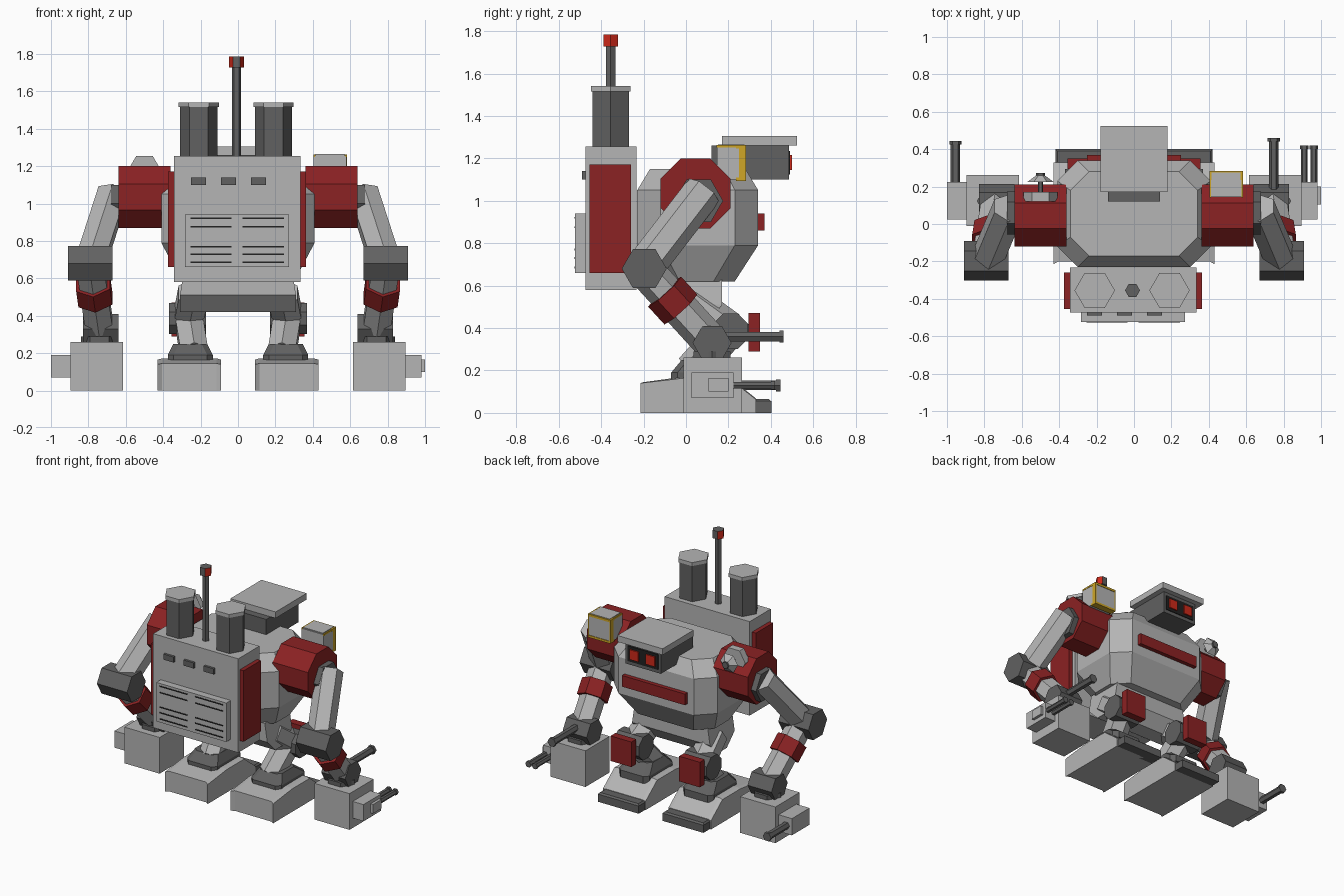
import bpy
import bmesh
from math import cos, sin, radians
from mathutils import Vector

if "Cube" in bpy.data.objects:
    bpy.data.objects.remove(bpy.data.objects["Cube"])


def material(name, r, g, b):
    m = bpy.data.materials.new(name)
    m.use_nodes = True
    m.diffuse_color = (r, g, b, 1)
    m.node_tree.nodes["Principled BSDF"].inputs["Base Color"].default_value = (r, g, b, 1)
    return m


LIGHT = material("light grey", 0.46, 0.46, 0.46)
DARK = material("dark grey", 0.12, 0.12, 0.12)
RED = material("armour red", 0.26, 0.016, 0.017)
GLOW = material("signal red", 0.62, 0.022, 0.01)
YELLOW = material("hazard yellow", 0.62, 0.38, 0.02)
BLACK = material("black", 0.015, 0.015, 0.015)


def loft(name, rings, mat):
    """Closed solid through a list of rings with equal point counts."""
    bm = bmesh.new()
    loops = [[bm.verts.new(p) for p in ring] for ring in rings]
    n = len(loops[0])
    for a, b in zip(loops, loops[1:]):
        for i in range(n):
            j = (i + 1) % n
            bm.faces.new((a[i], a[j], b[j], b[i]))
    bm.faces.new(loops[0][::-1])
    bm.faces.new(loops[-1])
    bmesh.ops.recalc_face_normals(bm, faces=bm.faces)
    mesh = bpy.data.meshes.new(name)
    bm.to_mesh(mesh)
    bm.free()
    ob = bpy.data.objects.new(name, mesh)
    mesh.materials.append(mat)
    bpy.context.collection.objects.link(ob)
    return ob


def rect(x, y, z, cut=0.0):
    """Horizontal rectangle ring, with optional cut corners."""
    (x0, x1), (y0, y1), c = x, y, cut
    if not c:
        return [(x0, y0, z), (x1, y0, z), (x1, y1, z), (x0, y1, z)]
    return [(x0 + c, y0, z), (x1 - c, y0, z), (x1, y0 + c, z), (x1, y1 - c, z),
            (x1 - c, y1, z), (x0 + c, y1, z), (x0, y1 - c, z), (x0, y0 + c, z)]


def box(name, x, y, z, mat):
    x = sorted(x)
    return loft(name, [rect(x, y, z[0]), rect(x, y, z[1])], mat)


def prism(name, p, q, r, mat, n=6, turn=0, r2=None):
    """Regular prism or frustum from p to q."""
    p, q = Vector(p), Vector(q)
    d = (q - p).normalized()
    u = Vector((0, 1, 0)) if abs(d.x) > 0.9 else Vector((1, 0, 0))
    u = (u - d * u.dot(d)).normalized()
    v = d.cross(u)
    angles = [radians(turn + 360 * i / n) for i in range(n)]
    return loft(name, [[c + (u * cos(a) + v * sin(a)) * rad for a in angles]
                       for c, rad in ((p, r), (q, r2 or r))], mat)


# Torso and pelvis
loft("torso", [rect((-.32, .32), (-.13, .23), .62, .1),
               rect((-.41, .41), (-.23, .34), .79, .11),
               rect((-.41, .41), (-.23, .34), 1.05, .11),
               rect((-.34, .34), (-.17, .28), 1.15, .1)], LIGHT)
box("chest_panel", (-.25, .25), (.33, .37), (.86, .94), RED)
loft("pelvis", [rect((-.31, .31), (-.02, .10), .42),
                rect((-.31, .31), (-.11, .17), .51),
                rect((-.29, .29), (-.11, .17), .64)], LIGHT)

# Head with brow slab and eyes
box("head", (-.14, .14), (.12, .485), (1.10, 1.26), DARK)
box("head_slab", (-.18, .18), (.17, .523), (1.26, 1.305), LIGHT)
box("visor", (-.12, .12), (.48, .491), (1.125, 1.235), BLACK)
for s in (-1, 1):
    box("eye", (s * .03, s * .1), (.485, .5), (1.145, 1.215), GLOW)

# Backpack with panels, windows and grille
box("backpack", (-.343, .333), (-.473, -.233), (.58, 1.255), LIGHT)
for x in ((-.373, -.34), (.33, .363)):
    box("backpack_side_panel", x, (-.455, -.26), (.66, 1.17), RED)
box("backpack_plate", (-.283, .273), (-.523, -.47), (.66, .94), LIGHT)
for x in (-.21, -.05, .11):
    box("backpack_window", (x - .04, x + .04), (-.49, -.47), (1.1, 1.14), DARK)
for x in (-.255, .025):
    for z in (.685, .73, .77, .875, .92):
        box("grille_slit", (x, x + .22), (-.526, -.52), (z - .004, z + .004), BLACK)

# Exhaust stacks and antenna
for x in (-.21, .19):
    prism("exhaust_stack", (x, -.355, 1.25), (x, -.355, 1.515), .1, DARK)
    prism("exhaust_cap", (x, -.355, 1.515), (x, -.355, 1.54), .108, LIGHT)
prism("antenna", (-.008, -.355, 1.25), (-.008, -.355, 1.73), .025, DARK)
tip = prism("antenna_tip", (-.008, -.355, 1.727), (-.008, -.355, 1.785), .04, DARK)
tip.data.materials.append(GLOW)
for f in tip.data.polygons:
    f.material_index = int(abs(f.normal.x) > .5)

for s in (-1, 1):
    # Arm
    prism("shoulder", (s * .36, .045, 1.035), (s * .64, .045, 1.035), .179, RED, 8, 22.5)
    prism("shoulder_joint", (s * .62, .06, 1.0), (s * .68, .06, 1.0), .115, DARK)
    prism("upper_arm", (s * .67, .085, 1.05), (s * .79, -.2, .68), .09, LIGHT, 6, 30)
    prism("elbow", (s * .67, -.197, .68), (s * .91, -.197, .68), .106, DARK)
    elbow, wrist = Vector((s * .79, -.2, .68)), Vector((s * .74, .12, .33))
    prism("forearm", elbow, wrist, .085, LIGHT, 6, 30)
    prism("forearm_band", elbow.lerp(wrist, .31), elbow.lerp(wrist, .55), .105, RED, 6, 30)
    prism("wrist", (s * .64, .123, .33), (s * .83, .123, .33), .092, DARK)
    prism("wrist_base", (s * .74, .123, .25), (s * .74, .123, .29), .1, DARK)
    box("hand", (s * .615, s * .895), (-.012, .263), (0, .26), LIGHT)

    # Leg
    hip, knee = (s * .24, .02, .52), (s * .265, .2, .39)
    prism("thigh", hip, knee, .09, LIGHT, 6, 30)
    prism("knee", (s * .17, .21, .385), (s * .37, .21, .385), .09, DARK, 8, 22.5)
    box("knee_plate", (s * .19, s * .355), (.295, .35), (.29, .47), RED)
    box("knee_mount", (s * .225, s * .32), (.26, .3), (.34, .42), DARK)
    prism("shin", knee, (s * .235, .03, .2), .085, LIGHT, 6, 30)
    ax = sorted((s * .135, s * .375))
    loft("ankle", [rect(ax, (-.07, .25), .14, .03), rect(ax, (-.07, .25), .19, .03),
                   rect((ax[0] + .03, ax[1] - .03), (-.02, .17), .25, .03)], DARK)

    # Foot, built as a side profile narrowed at both flanks
    side = [(-.215, 0), (-.215, .14), (0, .165), (.2, .165), (.33, .063), (.33, 0)]
    inner = [(-.2, 0), (-.2, .145), (0, .172), (.2, .172), (.33, .068), (.33, 0)]
    rings = [[(s * x, y, z) for y, z in prof]
             for x, prof in ((.09, side), (.115, inner), (.405, inner), (.43, side))]
    loft("foot", rings, LIGHT)
    fx = sorted((s * .095, s * .42))
    loft("toe", [rect(fx, (.3, .402), 0), rect(fx, (.3, .402), .055),
                 rect((fx[0] + .01, fx[1] - .01), (.3, .39), .065)], DARK)


def gun(x, z, y0, y1, r):
    prism("gun_barrel", (x, y0, z), (x, y1, z), r, DARK)
    prism("gun_muzzle", (x, y1 - .02, z), (x, y1, z), r * 1.25, DARK)


# Right hand: single heavy gun
box("right_gun_box", (-1.0, -.89), (.025, .225), (.07, .19), LIGHT)
gun(-.955, .13, .2, .445, .026)

# Left hand: twin guns and a wrist gun
box("left_gun_box", (.89, .98), (.025, .225), (.07, .19), LIGHT)
box("left_gun_cover", (.97, 1.0), (.105, .2), (.1, .165), LIGHT)
for x in (.91, .962):
    gun(x, .13, .2, .42, .018)
gun(.747, .36, .15, .46, .026)

# Rocket box on the left shoulder, with hazard rims
box("rocket_box", (.405, .58), (.145, .28), (1.1, 1.258), LIGHT)
for x in (.403, .574):
    box("rocket_rim_top", (x, x + .008), (.143, .283), (1.25, 1.262), YELLOW)
    box("rocket_rim_side", (x, x + .008), (.25, .283), (1.095, 1.25), YELLOW)
for z in (1.094, 1.246):
    box("rocket_rim_front", (.403, .582), (.235, .284), (z, z + .016), YELLOW)
box("rocket_lid", (.415, .57), (.15, .275), (1.258, 1.265), LIGHT)

# Sensor on the right shoulder
prism("sensor_base", (-.5, .12, 1.175), (-.5, .17, 1.175), .09, LIGHT)
prism("sensor_stem", (-.5, .16, 1.175), (-.5, .24, 1.175), .014, DARK)
prism("sensor_dish", (-.5, .225, 1.175), (-.5, .262, 1.175), .07, LIGHT, r2=.02)
prism("sensor_lens", (-.5, .25, 1.175), (-.5, .272, 1.175), .025, DARK)
